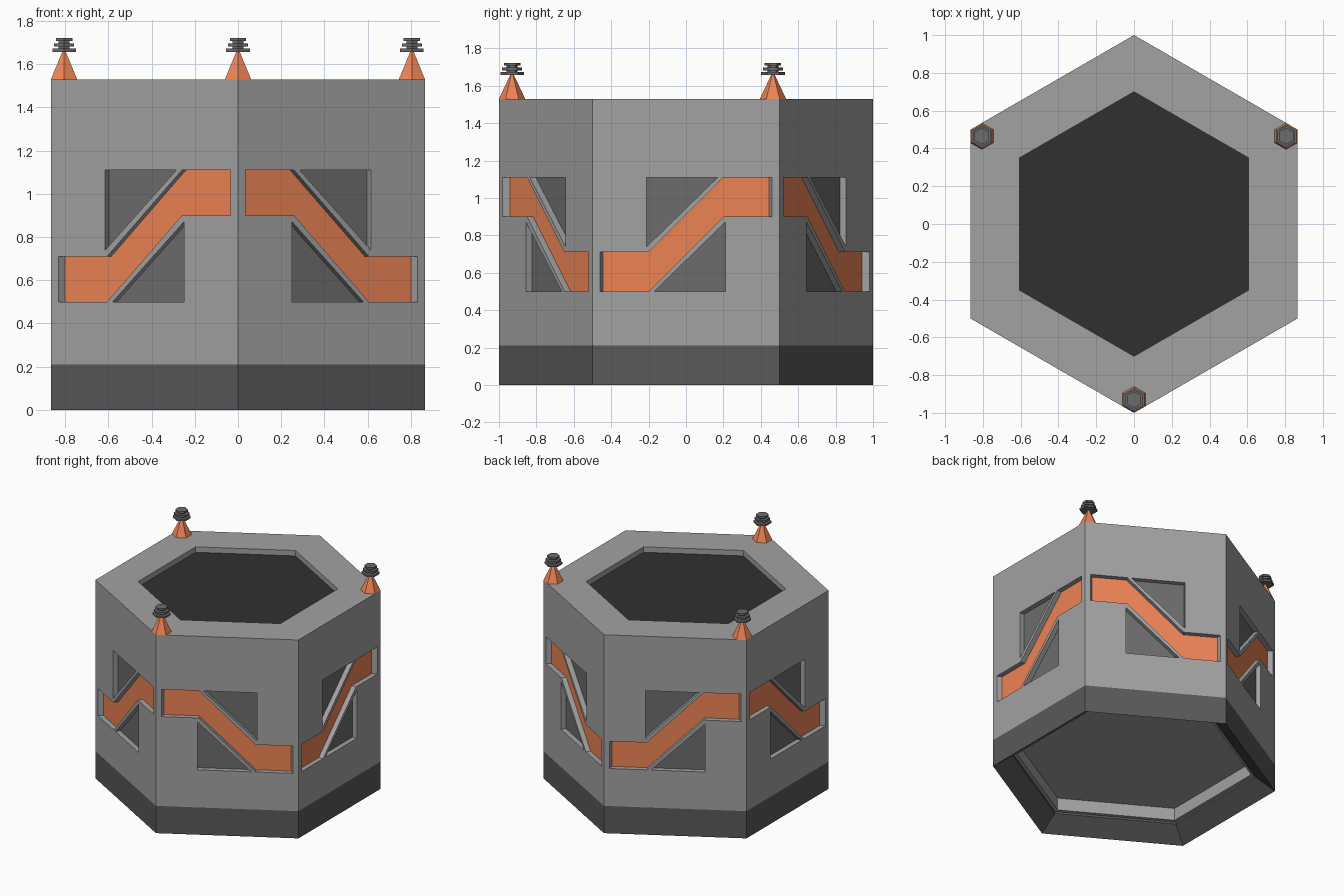
import bpy, bmesh, math
from mathutils import Vector

if "Cube" in bpy.data.objects:
    bpy.data.objects.remove(bpy.data.objects["Cube"])


def material(name, rgb):
    m = bpy.data.materials.new(name)
    m.diffuse_color = (*rgb, 1)
    m.use_nodes = True
    m.node_tree.nodes["Principled BSDF"].inputs["Base Color"].default_value = m.diffuse_color
    return m


ORANGE = material("orange", (0.85, 0.23, 0.09))
BODY = material("body_grey", (0.36, 0.36, 0.36))
MID = material("panel_grey", (0.15, 0.15, 0.15))
DARK = material("base_grey", (0.10, 0.10, 0.10))
BLACK = material("pit_grey", (0.03, 0.03, 0.03))


def finish(name, bm, mat):
    bmesh.ops.recalc_face_normals(bm, faces=bm.faces)
    me = bpy.data.meshes.new(name)
    bm.to_mesh(me)
    bm.free()
    me.materials.append(mat)
    ob = bpy.data.objects.new(name, me)
    bpy.context.collection.objects.link(ob)
    return ob


def hex_rings(name, profile, mat, centre=(0, 0), loop=False):
    """Six-sided solid from (radius, z) rings; loop=True joins last ring to first."""
    bm = bmesh.new()
    rings = []
    for r, z in profile:
        rings.append([bm.verts.new((centre[0] + r * math.cos(math.radians(30 + 60 * k)),
                                    centre[1] + r * math.sin(math.radians(30 + 60 * k)), z))
                      for k in range(6)])
    pairs = list(zip(rings, rings[1:]))
    if loop:
        pairs.append((rings[-1], rings[0]))
    else:
        bm.faces.new(rings[0])
        bm.faces.new(rings[-1])
    for a, b in pairs:
        for k in range(6):
            j = (k + 1) % 6
            bm.faces.new((a[k], a[j], b[j], b[k]))
    return finish(name, bm, mat)


APOTHEM = math.sqrt(3) / 2
DEPTH = 0.04


def stripe(end):
    # zigzag band; half the outline, repeated by point symmetry about z = 0.805
    half = [(-end, .71), (-end, .5), (-.2, .5), (.2, .9)]
    return half + [(-u, 1.61 - z) for u, z in half]


UPPER = [(-.21, 1.11), (-.21, .74), (.17, 1.11)]
LOWER = [(-u, 1.61 - z) for u, z in UPPER]


def on_side(bm, side, outline, depth):
    """Place a (u, z) outline on one wall; every second wall is mirrored."""
    a = math.radians(60 * side)
    n, t = Vector((math.cos(a), math.sin(a), 0)), Vector((-math.sin(a), math.cos(a), 0))
    s = 1 if side % 2 == 0 else -1
    return [bm.verts.new(n * (APOTHEM - depth) + t * (s * u) + Vector((0, 0, z))) for u, z in outline]


def cut_prism(bm, side, outer, inner):
    # continue the taper a little outside the wall
    k = 0.02 / DEPTH
    over = [(u + (u - v) * k, z) for (u, z), (v, _) in zip(outer, inner)]
    a, b = on_side(bm, side, over, -0.02), on_side(bm, side, inner, DEPTH)
    bm.faces.new(a)
    bm.faces.new(b)
    for i in range(len(a)):
        j = (i + 1) % len(a)
        bm.faces.new((a[i], a[j], b[j], b[i]))


# Main hexagonal body with a shallow top pit
body = hex_rings("body", [(1, .21), (1, 1.53), (.7, 1.53), (.7, 1.485)], BODY)

# Recesses cut in all six walls
bm = bmesh.new()
for side in range(6):
    cut_prism(bm, side, stripe(.46), stripe(.445))
    cut_prism(bm, side, UPPER, UPPER)
    cut_prism(bm, side, LOWER, LOWER)
cutter = finish("recess_cutter", bm, BODY)
cutter.hide_render = True
mod = body.modifiers.new("recesses", 'BOOLEAN')
mod.operation = 'DIFFERENCE'
mod.solver = 'EXACT'
mod.object = cutter
bpy.context.view_layer.objects.active = body
bpy.ops.object.modifier_apply(modifier=mod.name)
bpy.data.objects.remove(cutter)

# Coloured floors of the recesses
for name, outlines, mat in (("stripe", [stripe(.445)], ORANGE),
                            ("triangle_panel", [UPPER, LOWER], MID)):
    for side in range(6):
        bm = bmesh.new()
        for outline in outlines:
            vs = on_side(bm, side, outline, DEPTH - .003)
            f = bm.faces.new(vs if side % 2 == 0 else vs[::-1])
        me = bpy.data.meshes.new(name)
        bm.to_mesh(me)
        bm.free()
        me.materials.append(mat)
        bpy.context.collection.objects.link(bpy.data.objects.new(f"{name}_{side}", me))

# Pit floor
hex_rings("pit_floor", [(.7, 1.48), (.7, 1.488)], BLACK)

# Base ring with chamfered underside, and the lip inside it
hex_rings("base_ring", [(1, 0), (1, .21), (.86, .21), (.86, .1)], DARK, loop=True)
hex_rings("base_lip", [(.87, .21), (.83, .21), (.83, .115), (.87, .115)], BODY, loop=True)

# Three corner posts: orange cone, thin stem, stacked discs
for k in range(3):
    a = math.radians(-90 + 120 * k)
    c = (.93 * math.cos(a), .93 * math.sin(a))
    hex_rings(f"post_cone_{k}", [(.07, 1.53), (.006, 1.665)], ORANGE, c)
    hex_rings(f"post_stem_{k}", [(.03, 1.665), (.03, 1.71)], MID, c)
    for i, r in enumerate((.063, .054, .044)):
        z = 1.657 + .025 * i
        hex_rings(f"post_disc_{k}_{i}", [(r, z), (r, z + .015)], MID, c)
